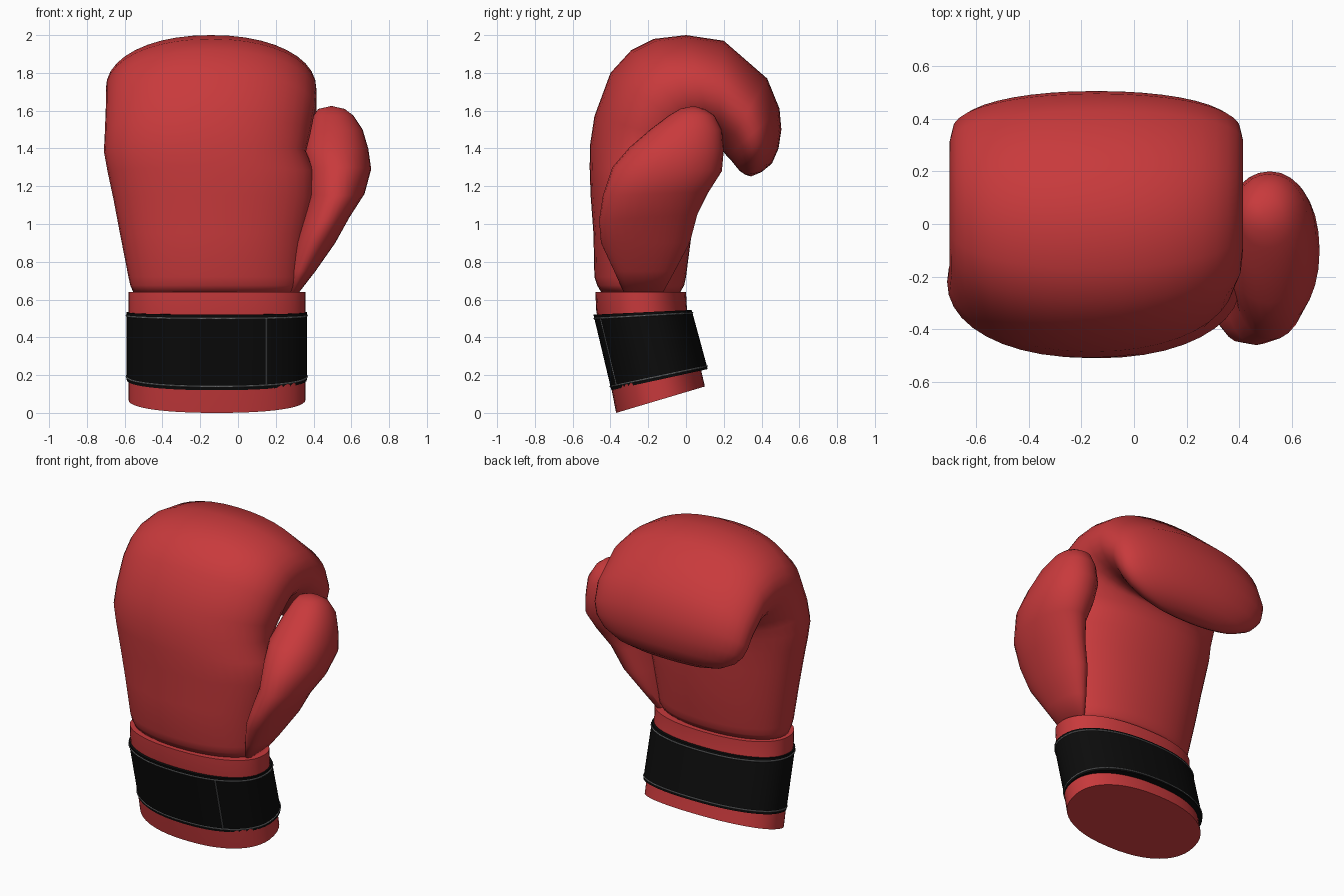
import bpy, bmesh, math

if "Cube" in bpy.data.objects:
    bpy.data.objects.remove(bpy.data.objects["Cube"])


def material(name, rgb):
    m = bpy.data.materials.new(name)
    m.diffuse_color = (*rgb, 1)
    m.use_nodes = True
    m.node_tree.nodes["Principled BSDF"].inputs["Base Color"].default_value = m.diffuse_color
    return m


RED = material("red leather", (0.58, 0.042, 0.045))
BLACK = material("black strap", (0.0035, 0.0035, 0.0035))
GREY = material("grey thread", (0.16, 0.165, 0.17))


def on_section(s, a, n):
    """Point at angle a on a superellipse: s = outer y,z, inner y,z, x left, x right."""
    oy, oz, iy, iz, xl, xr = s
    c, d = math.cos(a), math.sin(a)
    u = math.copysign(abs(c) ** (2 / n), c)
    v = math.copysign(abs(d) ** (2 / n), d)
    return ((xl + xr) / 2 + u * (xr - xl) / 2,
            (oy + iy) / 2 + v * (oy - iy) / 2,
            (oz + iz) / 2 + v * (oz - iz) / 2)


def loft(name, sections, mat, n=2.2, sides=40, pole=None, angle=50):
    bm = bmesh.new()
    rings = [[bm.verts.new(on_section(s, 2 * math.pi * k / sides, n))
              for k in range(sides)] for s in sections]
    for a, b in zip(rings, rings[1:]):
        for k in range(sides):
            j = (k + 1) % sides
            bm.faces.new((a[k], a[j], b[j], b[k]))
    bm.faces.new(rings[0])
    if pole:
        p = bm.verts.new(pole)
        for k in range(sides):
            bm.faces.new((rings[-1][k], rings[-1][(k + 1) % sides], p))
    else:
        bm.faces.new(rings[-1])
    bmesh.ops.recalc_face_normals(bm, faces=bm.faces)
    me = bpy.data.meshes.new(name)
    bm.to_mesh(me)
    bm.free()
    me.shade_smooth()
    me.set_sharp_from_angle(angle=math.radians(angle))
    me.materials.append(mat)
    ob = bpy.data.objects.new(name, me)
    bpy.context.collection.objects.link(ob)
    return ob


def thread(name, points, cyclic):
    cu = bpy.data.curves.new(name, 'CURVE')
    cu.dimensions = '3D'
    cu.bevel_depth = 0.005
    cu.bevel_resolution = 1
    sp = cu.splines.new('POLY')
    sp.points.add(len(points) - 1)
    for p, co in zip(sp.points, points):
        p.co = (*co, 1)
    sp.use_cyclic_u = cyclic
    cu.materials.append(GREY)
    bpy.context.collection.objects.link(bpy.data.objects.new(name, cu))


# Mitt: back of hand rising from the wrist, curling over into the fist
loft("mitt", [
    (-.45, .64, -.03, .64, -.555, .31),
    (-.47, .675, -.01, .675, -.57, .33),
    (-.485, .72, .0, .72, -.58, .335),
    (-.49, .95, .03, .95, -.625, .365),
    (-.505, 1.15, .05, 1.12, -.66, .405),
    (-.51, 1.30, .06, 1.25, -.69, .405),
    (-.508, 1.42, .07, 1.35, -.71, .36),
    (-.485, 1.57, .09, 1.40, -.705, .385),
    (-.40, 1.80, .11, 1.43, -.70, .41),
    (-.29, 1.92, .12, 1.435, -.70, .415),
    (-.17, 1.98, .13, 1.435, -.70, .415),
    (.0, 2.0, .15, 1.43, -.70, .415),
    (.2, 1.97, .17, 1.41, -.70, .415),
    (.43, 1.77, .20, 1.38, -.70, .415),
    (.495, 1.61, .22, 1.355, -.69, .405),
    (.505, 1.50, .24, 1.335, -.665, .38),
    (.49, 1.40, .26, 1.31, -.61, .325),
    (.455, 1.32, .285, 1.28, -.51, .22),
    (.40, 1.275, .315, 1.26, -.38, .09)],
    RED, n=2.12, pole=(-.145, .345, 1.252), angle=80)

# Thumb: stacked sections leaning outward
loft("thumb", [
    (-.33, .64, -.12, .64, .26, .325),
    (-.38, .75, -.06, .75, .27, .41),
    (-.45, .90, .02, .90, .30, .515),
    (-.46, 1.02, .06, 1.05, .34, .59),
    (-.44, 1.15, .12, 1.17, .37, .67),
    (-.39, 1.30, .19, 1.28, .355, .705),
    (-.30, 1.405, .20, 1.39, .34, .69),
    (-.19, 1.50, .19, 1.50, .37, .66),
    (-.09, 1.575, .15, 1.575, .40, .61),
    (-.03, 1.61, .10, 1.608, .425, .565)],
    RED, n=2.1, sides=28, pole=(.495, .04, 1.625), angle=80)

# Cuff: straight at the wrist, then tilted
loft("cuff", [
    (-.48, .64, .0, .64, -.58, .357),
    (-.475, .54, .005, .55, -.58, .357),
    (-.37, .0, .10, .14, -.58, .357)], RED, n=2.25, sides=48)

# Strap wrapped round the cuff
TOP = (-.49, .52, .03, .545, -.59, .365)
BOTTOM = (-.395, .12, .115, .232, -.59, .365)
loft("wrist_strap", [TOP, BOTTOM], BLACK, n=2.25, sides=48)


def strap_level(t):
    return tuple(a + (b - a) * t for a, b in zip(TOP, BOTTOM))


# Stitch lines along both strap edges and at the strap end
for label, t in (("upper", .05), ("lower", .95)):
    thread(label + "_stitch", [on_section(strap_level(t), 2 * math.pi * k / 48, 2.25)
                               for k in range(48)], True)
u = (.15 + .1125) / .4775
end_angle = math.acos(u ** (2.25 / 2))
thread("strap_end_stitch", [on_section(strap_level(t), end_angle, 2.25)
                            for t in (.05, .95)], False)
